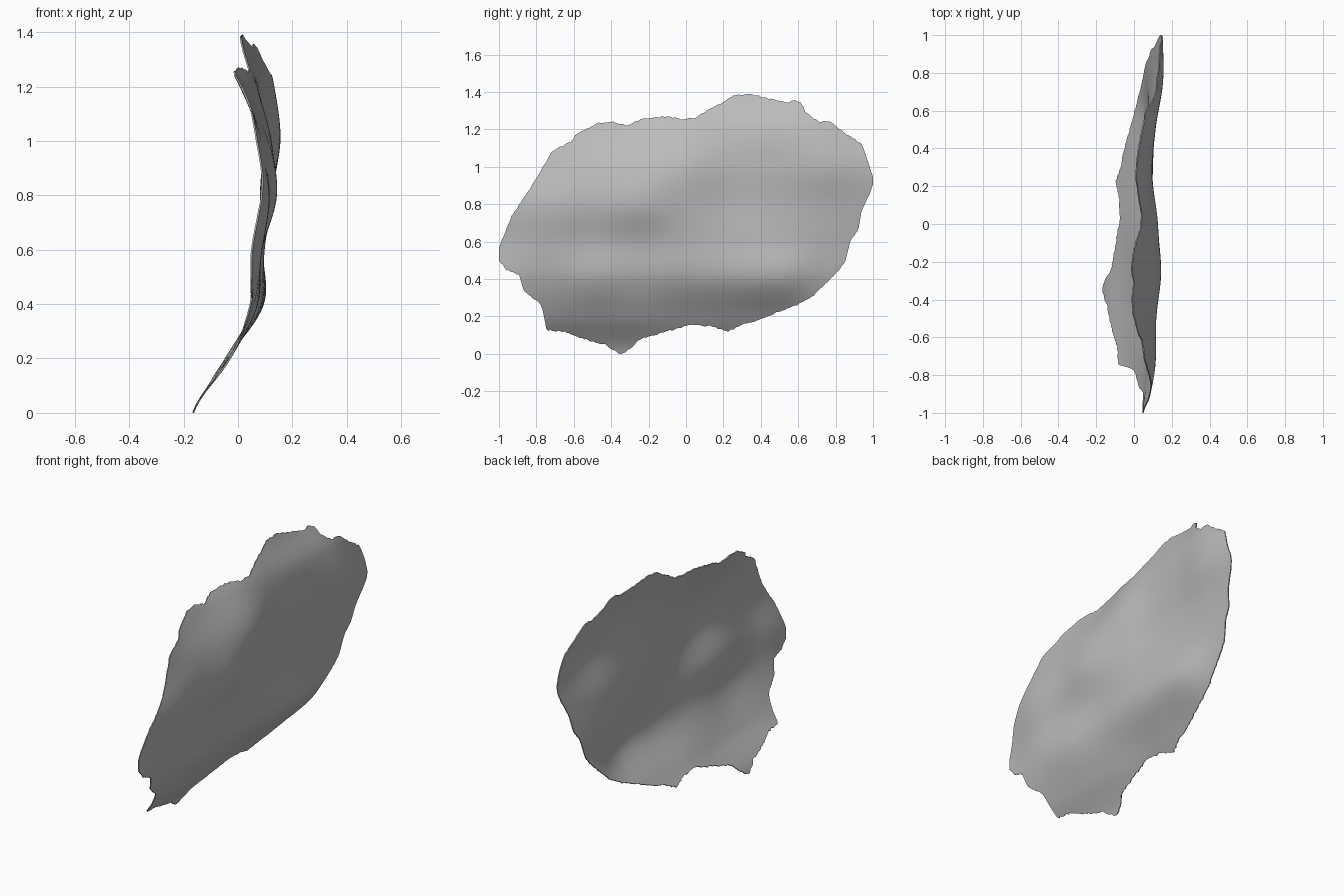
import bpy
import bmesh
import math
import random

cube = bpy.data.objects.get("Cube")
if cube:
    bpy.data.objects.remove(cube, do_unlink=True)

random.seed(4)
COLUMNS, ROWS = 180, 60

# Ragged upper and lower rims as (y, z) points
UPPER = [(-1, .57), (-.93, .74), (-.83, .89), (-.74, 1.04), (-.72, 1.08), (-.62, 1.13),
         (-.58, 1.18), (-.48, 1.23), (-.4, 1.24), (-.31, 1.22), (-.25, 1.25), (-.1, 1.27),
         (-.03, 1.255), (.05, 1.26), (.11, 1.3), (.19, 1.34), (.25, 1.38), (.34, 1.39),
         (.46, 1.36), (.54, 1.34), (.58, 1.36), (.62, 1.34), (.64, 1.29), (.71, 1.24),
         (.77, 1.24), (.85, 1.18), (.94, 1.12), (.98, 1.01), (1, .94)]
LOWER = [(-1, .5), (-.96, .45), (-.89, .42), (-.87, .34), (-.78, .27), (-.76, .22),
         (-.75, .13), (-.65, .12), (-.54, .08), (-.43, .05), (-.4, .03), (-.35, 0),
         (-.29, .03), (-.25, .08), (-.17, .1), (-.07, .13), (.02, .155), (.14, .15),
         (.22, .12), (.32, .165), (.38, .18), (.48, .22), (.61, .27), (.69, .32),
         (.81, .44), (.85, .49), (.88, .61), (.92, .66), (.94, .77), (.98, .85), (1, .91)]

# Bulge of the sheet: one row per 0.2 of height, one value per 0.25 of length
BULGE = [
    [-.16, -.165, -.165, -.165, -.165, -.165, -.165, -.16, -.16],
    [-.03, -.03, -.03, -.035, -.045, -.04, -.04, -.03, -.03],
    [.04, .055, .07, .06, .07, .085, .09, .05, .05],
    [.05, .085, .08, .085, .095, .09, .085, .08, .08],
    [.07, .11, .115, .14, .115, .085, .09, .11, .12],
    [.05, .07, .09, .11, .12, .095, .11, .15, .15],
    [0, .02, .01, .015, .06, .075, .1, .13, .12],
    [-.08, -.08, -.08, -.09, -.02, .005, .03, .08, .1],
]


def rim(points, y):
    """Height of a rim at y."""
    for (y0, z0), (y1, z1) in zip(points, points[1:]):
        if y <= y1:
            return z0 + (z1 - z0) * max(0, y - y0) / (y1 - y0)
    return points[-1][1]


def spline(values, t):
    """Smooth curve through evenly spaced values."""
    last = len(values) - 1
    i = max(0, min(last - 1, int(t)))
    f = t - i
    a, b, c, d = (values[max(0, min(last, k))] for k in range(i - 1, i + 3))
    return b + f * ((c - a) + f * ((2 * a - 5 * b + 4 * c - d)
                                   + f * (3 * (b - c) + d - a))) / 2


def bulge(y, z):
    return spline([spline(row, (y + 1) * 4) for row in BULGE], z * 5)


# Wavy sheet, with columns packed towards the rounded ends
bm = bmesh.new()
grid = []
for i in range(COLUMNS + 1):
    u = 2 * i / COLUMNS - 1
    y = (u + math.sin(u * math.pi / 2)) / 2
    low = max(0, rim(LOWER, y) + random.uniform(-.004, .004))
    high = min(1.39, rim(UPPER, y) + random.uniform(-.004, .004))
    column = []
    for j in range(ROWS + 1):
        z = low + (high - low) * j / ROWS
        column.append(bm.verts.new((bulge(y, z), y, z)))
    grid.append(column)
for left, right in zip(grid, grid[1:]):
    for j in range(ROWS):
        bm.faces.new((left[j], right[j], right[j + 1], left[j + 1]))
mesh = bpy.data.meshes.new("wavy_sheet")
bm.to_mesh(mesh)
bm.free()
sheet = bpy.data.objects.new("wavy_sheet", mesh)
bpy.context.collection.objects.link(sheet)

# Plain grey
grey = bpy.data.materials.new("plain_grey")
grey.use_nodes = True
color = (.5, .5, .5, 1)
grey.diffuse_color = color
grey.node_tree.nodes["Principled BSDF"].inputs["Base Color"].default_value = color
mesh.materials.append(grey)

# Slight thickness and smooth faces
solid = sheet.modifiers.new("thickness", "SOLIDIFY")
solid.thickness = .006
solid.offset = 0
bpy.context.view_layer.objects.active = sheet
sheet.select_set(True)
bpy.ops.object.modifier_apply(modifier=solid.name)
bpy.ops.object.shade_smooth_by_angle(angle=math.radians(45))
